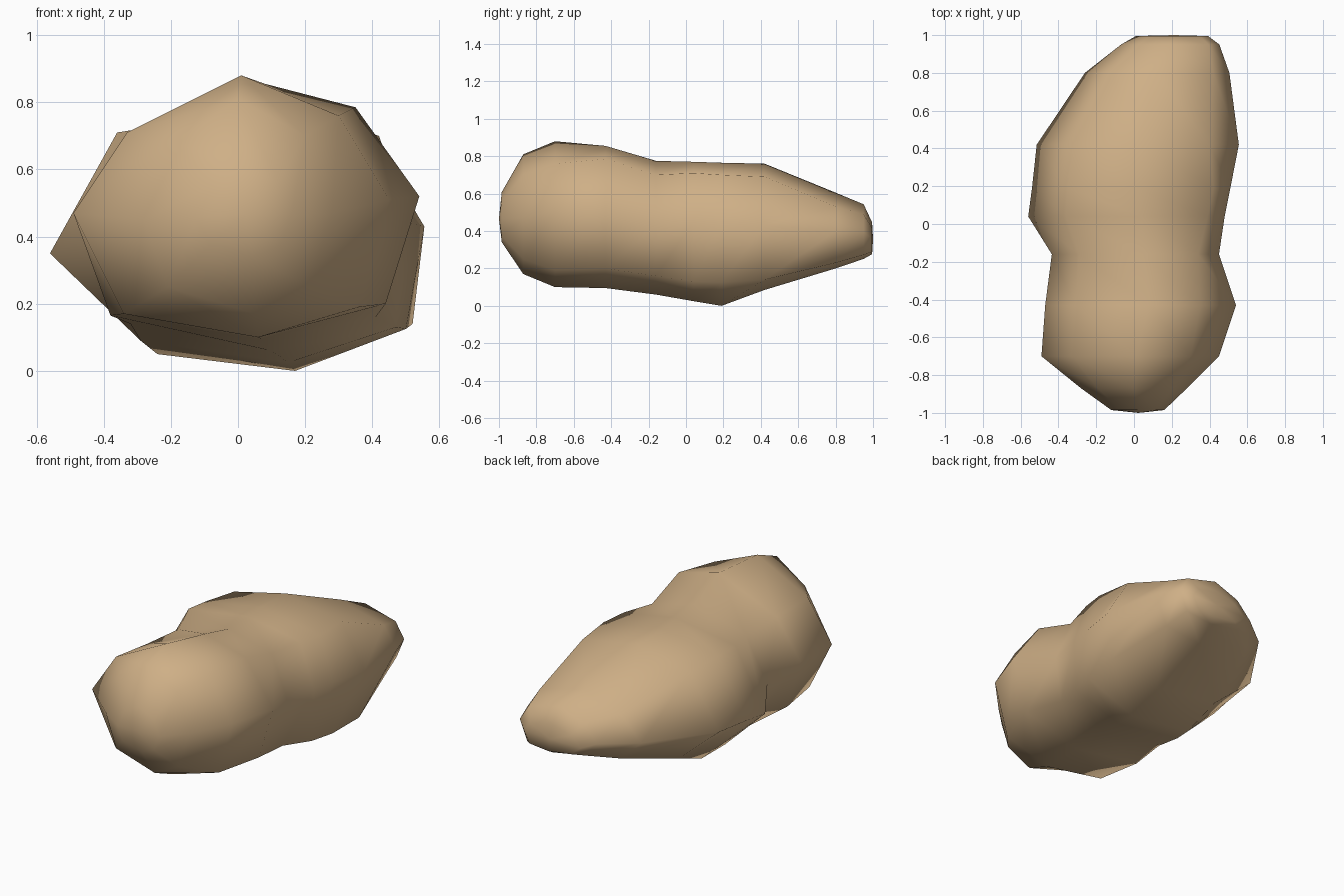
import bpy, bmesh

if "Cube" in bpy.data.objects:
    bpy.data.objects.remove(bpy.data.objects["Cube"])

# Boulder cross-sections: y, then (x, z) for right, right shoulder, crest,
# left shoulder, left, left underside, keel, right underside
SECTIONS = [
    # front lobe
    (-0.87, (.28, .47), (.20, .70), (0, .81), (-.19, .68), (-.28, .45), (-.21, .25), (.05, .17), (.21, .25)),
    (-0.70, (.45, .51), (.30, .76), (.01, .88), (-.33, .71), (-.49, .47), (-.34, .17), (.06, .10), (.36, .19)),
    (-0.43, (.54, .52), (.35, .785), (.08, .855), (-.31, .69), (-.47, .46), (-.38, .165), (.07, .095), (.44, .20)),
    # waist
    (-0.16, (.45, .43), (.34, .70), (.05, .775), (-.29, .68), (-.435, .42), (-.32, .14), (.10, .06), (.41, .16)),
    # back lobe
    (0.04, (.48, .45), (.39, .71), (.04, .77), (-.36, .71), (-.56, .35), (-.29, .09), (.15, .025), (.47, .13)),
    (0.19, (.51, .44), (.42, .70), (.02, .765), (-.35, .70), (-.54, .36), (-.24, .05), (.17, 0), (.50, .125)),
    (0.42, (.555, .43), (.40, .69), (.02, .76), (-.32, .68), (-.515, .37), (-.25, .14), (.18, .085), (.52, .14)),
    (0.80, (.505, .40), (.42, .53), (.12, .605), (-.12, .52), (-.26, .38), (-.12, .25), (.18, .20), (.43, .23)),
]


def end_ring(section, y, old, new, sx, sz):
    """Shrunken copy of a section, moved to y, closing one end."""
    return (y, *[(new[0] + (x - old[0]) * sx, new[1] + (z - old[1]) * sz)
                 for x, z in section[1:]])


rows = ([end_ring(SECTIONS[0], -0.985, (0, .48), (.02, .47), .5, .42)]
        + SECTIONS
        + [end_ring(SECTIONS[-1], 0.95, (.12, .40), (.19, .395), .68, .72),
           end_ring(SECTIONS[-1], 0.995, (.12, .40), (.20, .36), .5, .42)])

# Loft the stone
bm = bmesh.new()
rings = [[bm.verts.new((x, row[0], z)) for x, z in row[1:]] for row in rows]
for a, b in zip(rings, rings[1:]):
    for i in range(8):
        j = (i + 1) % 8
        bm.faces.new((a[i], a[j], b[j], b[i]))

# Slightly domed caps at both ends
for ring, y in ((rings[0], -1.0), (rings[-1], 1.0)):
    cx = sum(v.co.x for v in ring) / 8
    cz = sum(v.co.z for v in ring) / 8
    tip = bm.verts.new((cx, y, cz))
    for i in range(8):
        bm.faces.new((ring[i], ring[(i + 1) % 8], tip))

bmesh.ops.recalc_face_normals(bm, faces=bm.faces)
for f in bm.faces:
    f.smooth = True

mesh = bpy.data.meshes.new("boulder")
bm.to_mesh(mesh)
bm.free()
boulder = bpy.data.objects.new("boulder", mesh)
bpy.context.collection.objects.link(boulder)

# Single sandy stone colour
stone = bpy.data.materials.new("sandy stone")
stone.diffuse_color = (0.62, 0.43, 0.24, 1)
stone.use_nodes = True
stone.node_tree.nodes["Principled BSDF"].inputs["Base Color"].default_value = stone.diffuse_color
mesh.materials.append(stone)
